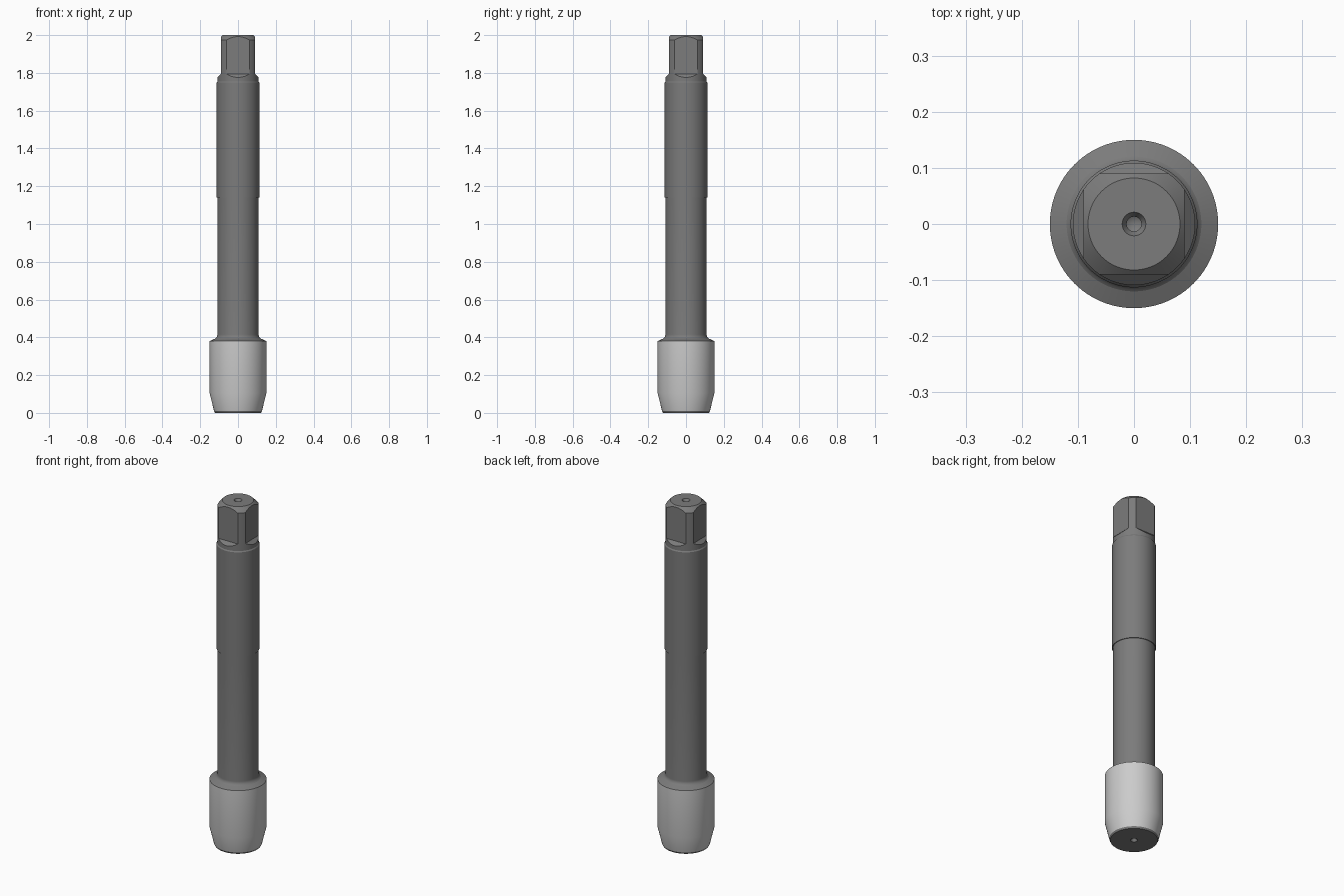
import bpy, bmesh, math

if "Cube" in bpy.data.objects:
    bpy.data.objects.remove(bpy.data.objects["Cube"])

SEG = 96


def material(name, g):
    m = bpy.data.materials.new(name)
    m.diffuse_color = (g, g, g, 1)
    m.use_nodes = True
    m.node_tree.nodes["Principled BSDF"].inputs["Base Color"].default_value = m.diffuse_color
    return m


DARK = material("dark_steel", 0.2)
LIGHT = material("light_steel", 0.55)


def make(name, bm, mat=None):
    me = bpy.data.meshes.new(name)
    bm.to_mesh(me)
    bm.free()
    ob = bpy.data.objects.new(name, me)
    bpy.context.collection.objects.link(ob)
    if mat:
        me.materials.append(mat)
    return ob


def lathe(name, profile, mat):
    """Revolve (radius, z) points, listed bottom to top, around z."""
    bm = bmesh.new()
    vs = [bm.verts.new((r, 0, z)) for r, z in profile]
    es = [bm.edges.new(p) for p in zip(vs, vs[1:])]
    bmesh.ops.spin(bm, geom=vs + es, cent=(0, 0, 0), axis=(0, 0, 1),
                   angle=math.tau, steps=SEG, use_merge=True)
    bmesh.ops.remove_doubles(bm, verts=bm.verts, dist=1e-5)
    # the profile runs upward on the outside, so a wide face must point outward
    bmesh.ops.recalc_face_normals(bm, faces=bm.faces)
    return make(name, bm, mat)


def smooth(ob, angle=15):
    bpy.ops.object.select_all(action='DESELECT')
    ob.select_set(True)
    bpy.context.view_layer.objects.active = ob
    bpy.ops.object.shade_smooth_by_angle(angle=math.radians(angle))


# Tip: bottom face with centre hole and small edge bevel
tip = lathe("tip", [(0, 0.055), (0.011, 0.045), (0.011, 0.012), (0.018, 0),
                    (0.122, 0), (0.127, 0.01)], DARK)

# Cutting head: tapered lead and cylinder
head = lathe("cutting_head", [(0.127, 0.01), (0.15, 0.105), (0.15, 0.38)], LIGHT)

# Neck: shoulder with a concave fillet, then a straight shaft
fillet = [(0.135 - 0.026 * math.sin(a), 0.415 - 0.026 * math.cos(a))
          for a in (math.radians(35 + 11 * i) for i in range(6))]
neck = lathe("neck", [(0.15, 0.38)] + fillet + [(0.109, 1.14)], DARK)

# Shank: cylinder, small step, drive end with chamfer and centre hole
shank = lathe("drive_shank", [(0, 1.14), (0.113, 1.14), (0.113, 1.748), (0.109, 1.754),
                              (0.109, 1.974), (0.082, 2), (0.021, 2), (0.013, 1.986),
                              (0.013, 1.955), (0, 1.948)], DARK)

# Four flats with sloped run-outs, cut from the drive end
bm = bmesh.new()
section = [(0.09, 1.795), (0.14, 1.745), (0.14, 2.05), (0.09, 2.05)]
for k in range(4):
    a = k * math.pi / 2
    c, s = math.cos(a), math.sin(a)
    ends = [[bm.verts.new((c * d - s * w, s * d + c * w, z)) for d, z in section]
            for w in (-0.075, 0.075)]
    bm.faces.new(ends[0])
    bm.faces.new(ends[1][::-1])
    for i in range(4):
        j = (i + 1) % 4
        bm.faces.new((ends[0][i], ends[1][i], ends[1][j], ends[0][j]))
bmesh.ops.recalc_face_normals(bm, faces=bm.faces)
cutter = make("flat_cutter", bm)
cutter.hide_render = True

mod = shank.modifiers.new("flats", 'BOOLEAN')
mod.operation = 'DIFFERENCE'
mod.solver = 'EXACT'
mod.object = cutter
bpy.context.view_layer.objects.active = shank
bpy.ops.object.modifier_apply(modifier=mod.name)
bpy.data.objects.remove(cutter)

for ob in (tip, head, neck, shank):
    smooth(ob)
